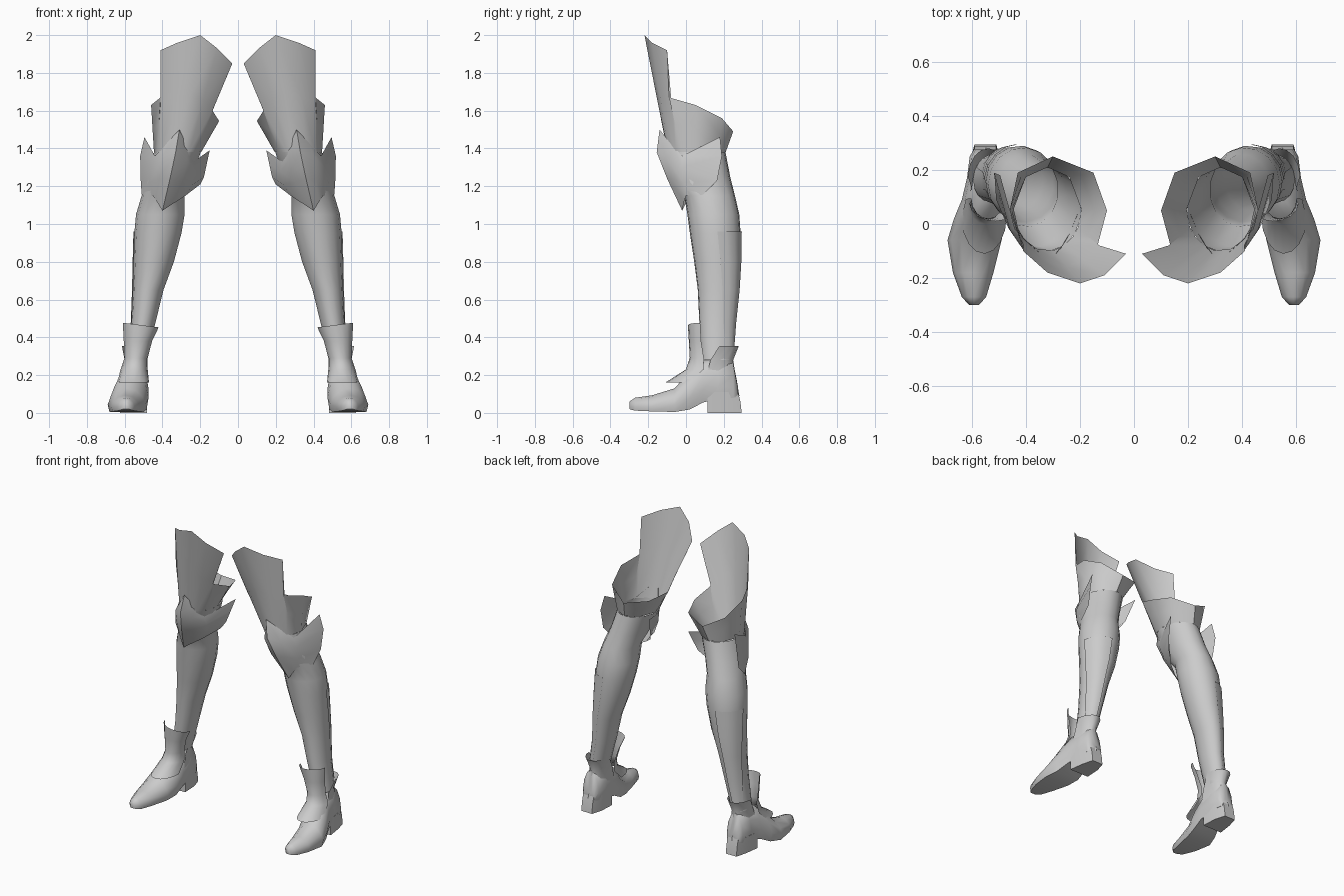
import bpy, bmesh, math
from math import sin, cos, radians

grey = bpy.data.materials.new("armour grey")
grey.diffuse_color = (0.6, 0.6, 0.6, 1)


def loft(name, rows, closed=False, cap=False, angle=50):
    """Skin rows of points, then mirror to the other leg."""
    bm = bmesh.new()
    vs = [[bm.verts.new(p) for p in r] for r in rows]
    n = len(rows[0])
    for a, b in zip(vs, vs[1:]):
        for i in range(n if closed else n - 1):
            j = (i + 1) % n
            bm.faces.new((a[i], a[j], b[j], b[i]))
    if cap:
        bm.faces.new(vs[0])
        bm.faces.new(vs[-1])
    bmesh.ops.recalc_face_normals(bm, faces=bm.faces)
    me = bpy.data.meshes.new(name)
    bm.to_mesh(me)
    bm.free()
    me.materials.append(grey)
    ob = bpy.data.objects.new(name, me)
    bpy.context.collection.objects.link(ob)
    bpy.ops.object.select_all(action='DESELECT')
    ob.select_set(True)
    bpy.context.view_layer.objects.active = ob
    bpy.ops.object.shade_smooth_by_angle(angle=radians(angle))
    m = ob.modifiers.new("mirror", 'MIRROR')
    m.use_mirror_merge = False
    return ob


# Leg rings from knee to ankle: z, centre x, centre y, radius x, radius y
RINGS = [(1.38, .32, .055, .125, .155), (1.25, .36, .075, .12, .16),
         (1.15, .395, .125, .115, .135), (1.05, .41, .145, .13, .138),
         (.95, .423, .155, .126, .135), (.80, .445, .165, .108, .122),
         (.65, .475, .17, .082, .108), (.48, .50, .165, .065, .095),
         (.28, .54, .165, .055, .08)]


def leg_point(z, deg, grow=0.0):
    """Point on the leg surface at a height and heading."""
    for a, b in zip(RINGS, RINGS[1:]):
        if b[0] <= z <= a[0]:
            t = (a[0] - z) / (a[0] - b[0])
            _, cx, cy, rx, ry = [p + (q - p) * t for p, q in zip(a, b)]
            return (cx + (rx + grow) * cos(radians(deg)),
                    cy + (ry + grow) * sin(radians(deg)), z)


# Thigh guard: jagged rim, tall in front, running down into the leg
rim = [(.20, -.22, 2.0), (.32, -.18, 1.96), (.41, -.10, 1.92), (.41, -.09, 1.67),
       (.46, .05, 1.63), (.43, .19, 1.56), (.30, .25, 1.49), (.15, .19, 1.52),
       (.10, .05, 1.545), (.135, -.08, 1.60), (.03, -.11, 1.85), (.11, -.19, 1.93)]
heads = [-100, -72, -45, -30, 0, 50, 90, 130, 180, 205, 222, 240]
knee_ring = [leg_point(1.38, h) for h in heads]
middle = [[(p + q) / 2 for p, q in zip(a, b)] for a, b in zip(rim, knee_ring)]
loft("thigh_guard", [rim, middle, knee_ring], closed=True)
loft("lower_leg", [[leg_point(r[0], h) for h in range(0, 360, 24)] for r in RINGS],
     closed=True)

# Knee guard: columns from the inner spike round to the outer spike
knee = [
    [(.15, .19, 1.39), (.165, .16, 1.32), (.18, .13, 1.25), (.20, .10, 1.21)],
    [(.235, -.03, 1.33), (.225, -.02, 1.28), (.24, 0, 1.21), (.285, .03, 1.145)],
    [(.27, -.085, 1.415), (.27, -.10, 1.34), (.30, -.06, 1.22), (.34, .0, 1.11)],
    [(.31, -.14, 1.50), (.33, -.155, 1.38), (.36, -.10, 1.24), (.40, -.02, 1.07)],
    [(.38, -.08, 1.425), (.40, -.11, 1.36), (.41, -.075, 1.24), (.43, -.01, 1.12)],
    [(.44, -.02, 1.36), (.46, -.02, 1.30), (.465, -.015, 1.22), (.45, .0, 1.15)],
    [(.495, .18, 1.46), (.518, .19, 1.36), (.515, .165, 1.23), (.51, .09, 1.155)],
]
loft("knee_guard", knee)

# Calf plate wrapping the outer back of the leg
loft("calf_plate", [[leg_point(z, lo + (88 - lo) * k / 4, .006) for k in range(5)]
                    for z, lo in ((.96, 5), (.80, 8), (.65, 12), (.48, 18), (.34, 30))])


def collar(name, stations, back=1):
    """U-shaped plate: z, centre x, half width, tip y, wing y, tilt."""
    rows = []
    for z, cx, hw, y, wing, tilt in stations:
        rows.append([(cx + hw * sin(radians(a)),
                      y + (wing - y) * (1 - cos(radians(a))),
                      z + tilt * sin(radians(a))) for a in range(-90, 91, 22)])
    return loft(name, rows)


# Boot: tall front tongue, flared rear collar
collar("boot_tongue", [(.465, .515, .095, .01, .08, .012), (.38, .53, .075, .015, .085, 0),
                       (.29, .54, .062, .02, .10, 0), (.23, .55, .072, .0, .10, 0),
                       (.16, .555, .084, -.11, .03, 0)])
collar("boot_collar", [(.355, .54, .075, .28, .17, 0), (.28, .54, .06, .25, .12, 0),
                       (.20, .545, .066, .262, .10, 0), (.09, .55, .065, .283, .12, 0)])

# Foot: sections from toe to heel: y, centre x, half width, bottom, top
unit = [(-.9, 0), (.9, 0), (1, .3), (.86, .62), (.5, .9), (0, 1),
        (-.5, .9), (-.86, .62), (-1, .3)]
foot = [(-.30, .592, .018, .02, .06), (-.27, .592, .045, .012, .08),
        (-.18, .595, .075, .008, .093), (-.06, .59, .10, .005, .13),
        (.02, .57, .096, .018, .22), (.09, .555, .082, .055, .28),
        (.17, .548, .07, .075, .29), (.25, .548, .06, .08, .27),
        (.275, .548, .045, .085, .14)]
loft("foot", [[(cx + hw * u, y, lo + (hi - lo) * v) for u, v in unit]
              for y, cx, hw, lo, hi in foot], closed=True, cap=True, angle=60)

# Heel block, narrower at the back
loft("heel", [[(.482, .115, z), (.625, .115, z), (.61, .22, z), (.59, yb, z),
               (.51, yb, z), (.487, .22, z)]
              for z, yb in ((0, .295), (.06, .288), (.11, .275))],
     closed=True, cap=True, angle=40)
